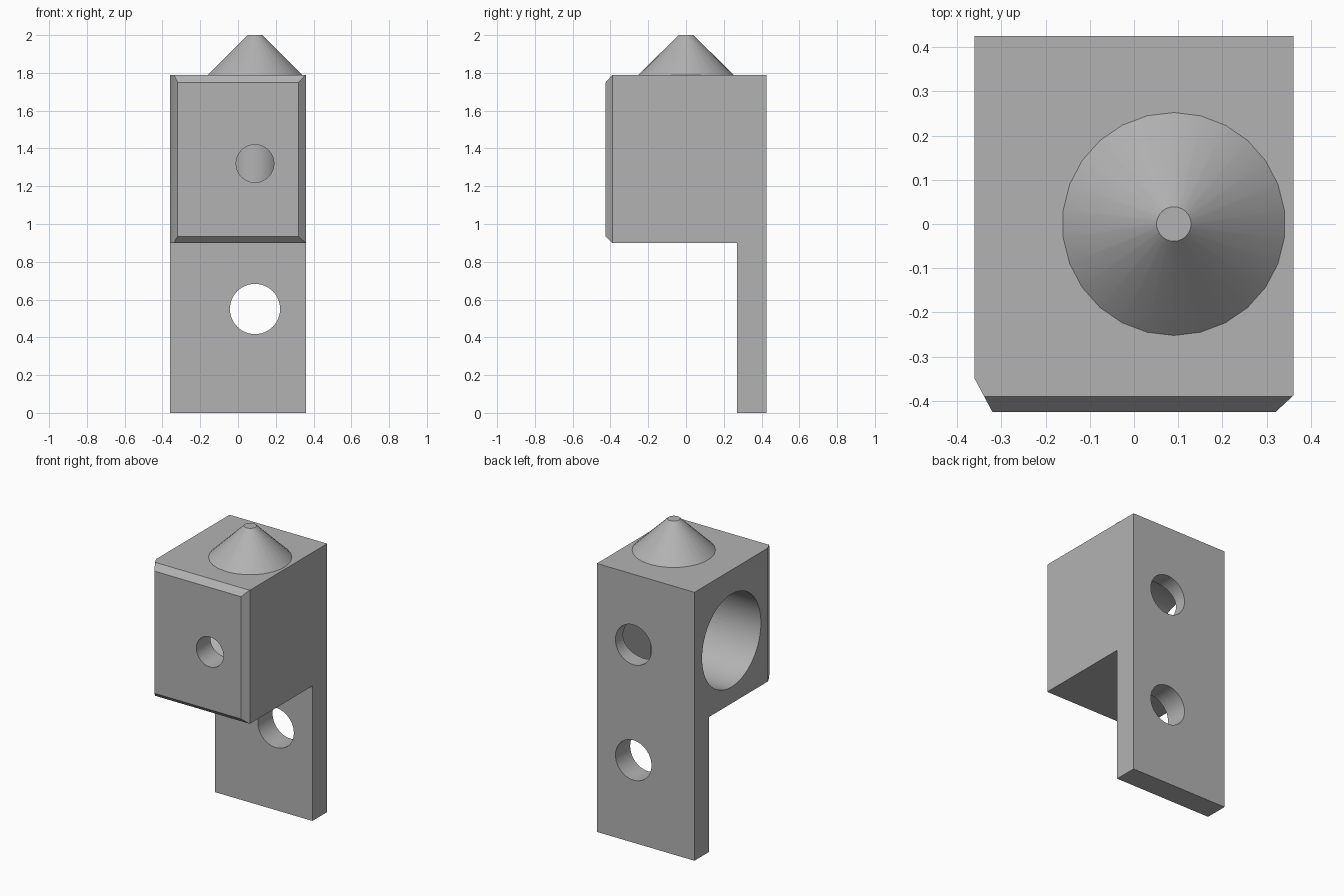
import bpy, bmesh, math
from mathutils import Vector

cube = bpy.data.objects.get("Cube")
if cube:
    bpy.data.objects.remove(cube, do_unlink=True)

grey = bpy.data.materials.new("plain grey")
grey.use_nodes = True
colour = (0.45, 0.45, 0.45, 1)
grey.diffuse_color = colour
grey.node_tree.nodes["Principled BSDF"].inputs["Base Color"].default_value = colour

HALF = 0.36      # half width
AXIS = 0.09      # x of the holes and the cone
BORE = 1.32      # height of the upper holes


def rod(name, radius, start, end, top_radius=None, sides=48):
    """Cylinder or cone frustum between two points."""
    start, end = Vector(start), Vector(end)
    span = end - start
    bpy.ops.mesh.primitive_cone_add(
        vertices=sides, radius1=radius,
        radius2=radius if top_radius is None else top_radius,
        depth=span.length, location=(start + end) / 2,
        rotation=span.to_track_quat('Z', 'Y').to_euler() if span.z == 0 else (0, 0, 0))
    ob = bpy.context.object
    ob.name = name
    return ob


def finish(ob):
    ob.data.materials.clear()
    ob.data.materials.append(grey)
    bpy.ops.object.select_all(action='DESELECT')
    ob.select_set(True)
    bpy.context.view_layer.objects.active = ob
    bpy.ops.object.shade_smooth_by_angle(angle=math.radians(30))


# Block and mounting plate: one side profile (y, z) extruded across x
profile = [(0.425, 0), (0.425, 1.79), (-0.39, 1.79), (-0.425, 1.75),
           (-0.425, 0.935), (-0.39, 0.9), (0.27, 0.9), (0.27, 0)]
bm = bmesh.new()
side = bm.faces.new([bm.verts.new((-HALF, y, z)) for y, z in profile])
ext = bmesh.ops.extrude_face_region(bm, geom=[side])
bmesh.ops.translate(bm, vec=(2 * HALF, 0, 0),
                    verts=[v for v in ext["geom"] if isinstance(v, bmesh.types.BMVert)])

# Chamfer the two upright front edges
for point, normal in [((HALF, -0.388, 0), (0.037, -0.04, 0)),
                      ((-HALF, -0.35, 0), (-0.075, -0.04, 0))]:
    cut = bmesh.ops.bisect_plane(bm, geom=bm.verts[:] + bm.edges[:] + bm.faces[:],
                                 plane_co=point, plane_no=normal, clear_outer=True)
    edges = [e for e in cut["geom_cut"] if isinstance(e, bmesh.types.BMEdge)]
    bmesh.ops.contextual_create(bm, geom=edges)
bmesh.ops.recalc_face_normals(bm, faces=bm.faces[:])
mesh = bpy.data.meshes.new("block_and_plate")
bm.to_mesh(mesh)
bm.free()
body = bpy.data.objects.new("block_and_plate", mesh)
bpy.context.collection.objects.link(body)

# Side pocket, front hole and the two rear holes
cutters = [
    rod("pocket_cutter", 0.31, (-0.5, 0.035, BORE), (0.24, 0.035, BORE), sides=64),
    rod("front_hole_cutter", 0.1, (AXIS, -0.6, BORE), (AXIS, 0, BORE)),
    rod("rear_hole_cutter", 0.133, (AXIS, 0, BORE), (AXIS, 0.6, BORE)),
    rod("plate_hole_cutter", 0.133, (AXIS, 0.1, 0.55), (AXIS, 0.6, 0.55)),
]
bpy.context.view_layer.objects.active = body
for cutter in cutters:
    cutter.hide_render = True
    mod = body.modifiers.new("cut", 'BOOLEAN')
    mod.operation = 'DIFFERENCE'
    mod.solver = 'EXACT'
    mod.object = cutter
    bpy.ops.object.modifier_apply(modifier=mod.name)
for cutter in cutters:
    bpy.data.objects.remove(cutter, do_unlink=True)
finish(body)

# Upright core inside the pocket, below the cone
finish(rod("inner_core", 0.14, (AXIS, 0, 0.98), (AXIS, 0, 1.7)))

# Cone on top
finish(rod("top_cone", 0.252, (AXIS, 0, 1.79), (AXIS, 0, 2), 0.039, sides=26))
